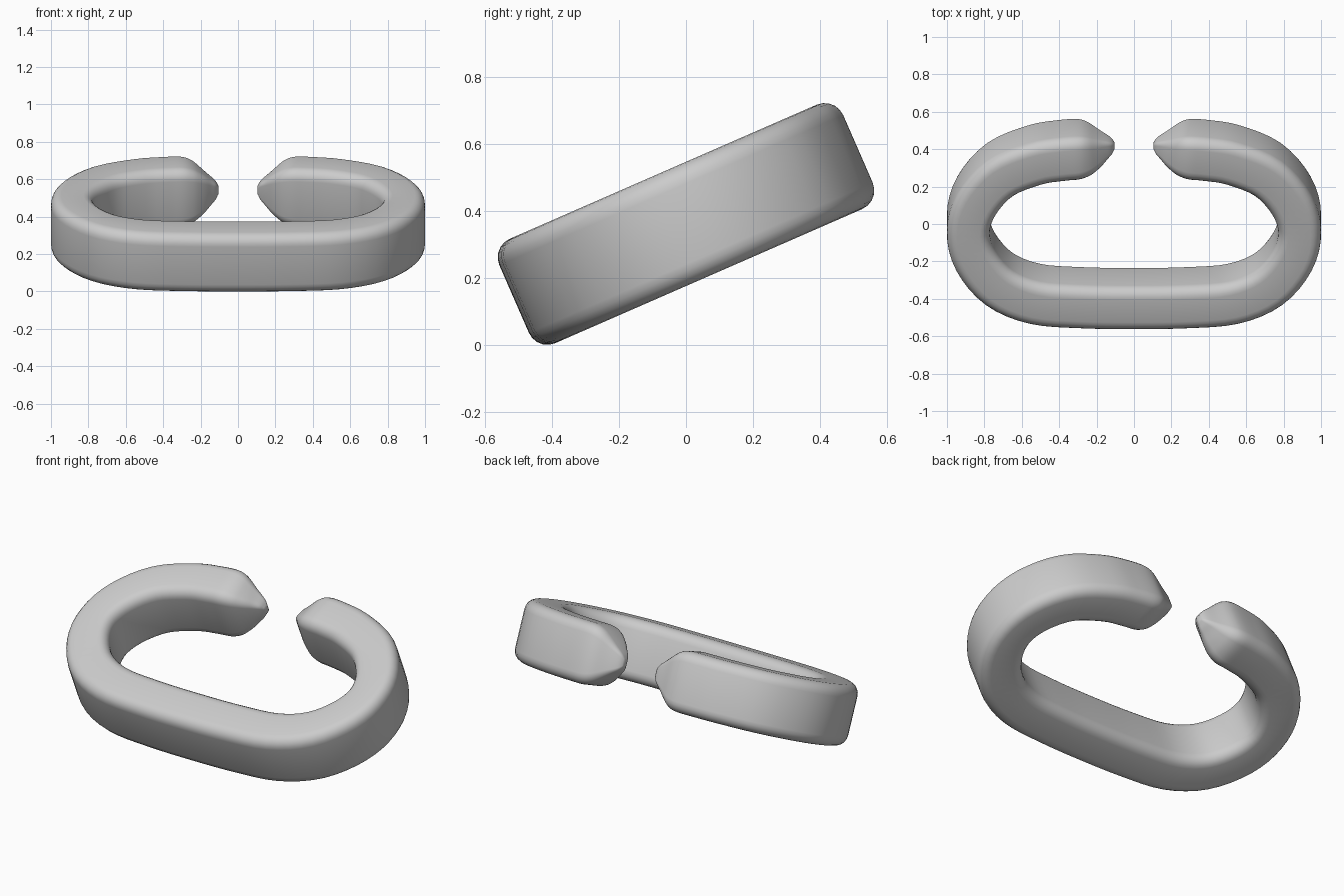
import bpy, bmesh, math
from mathutils import Vector, Matrix

if "Cube" in bpy.data.objects:
    bpy.data.objects.remove(bpy.data.objects["Cube"])

TILT = math.radians(23.6)
WIDTH, HEIGHT, RADIUS = 0.25, 0.34, 0.06

# Half of the centre line in the ring's plane, from front middle to back tip: x, y, scale
half = [(0, -.436, 1), (.28, -.431, 1), (.53, -.408, 1), (.72, -.322, 1),
        (.846, -.165, 1), (.886, 0, 1), (.842, .165, 1), (.715, .318, 1),
        (.53, .402, 1), (.39, .428, 1), (.30, .436, .99), (.245, .440, .89),
        (.20, .445, .70), (.155, .452, .46), (.122, .456, .28), (.105, .457, .12)]
points = [Vector((-x, y, s)) for x, y, s in reversed(half[1:])] + [Vector(p) for p in half]


def smooth_path(pts, steps):
    """Catmull-Rom curve through the points."""
    padded = [2 * pts[0] - pts[1]] + pts + [2 * pts[-1] - pts[-2]]
    out = []
    for a, b, c, d in zip(padded, padded[1:], padded[2:], padded[3:]):
        for i in range(steps):
            t = i / steps
            out.append(0.5 * (2 * b + (c - a) * t + (2 * a - 5 * b + 4 * c - d) * t * t
                              + (3 * b - a - 3 * c + d) * t ** 3))
    return out + [pts[-1]]


def rounded_rectangle(w, h, r, steps=5):
    """Cross-section outline as (across, up) pairs."""
    out = []
    for k, (sx, sy) in enumerate([(1, 1), (-1, 1), (-1, -1), (1, -1)]):
        for i in range(steps + 1):
            a = math.pi / 2 * (k + i / steps)
            out.append((sx * (w / 2 - r) + r * math.cos(a), sy * (h / 2 - r) + r * math.sin(a)))
    return out


# Sweep the section along the open link, slightly slimmer at the two sides
path = smooth_path(points, 4)
section = rounded_rectangle(WIDTH, HEIGHT, RADIUS)
bm = bmesh.new()
rings = []
for i, p in enumerate(path):
    before, after = path[max(i - 1, 0)], path[min(i + 1, len(path) - 1)]
    tangent = Vector((after.x - before.x, after.y - before.y, 0)).normalized()
    side = Vector((tangent.y, -tangent.x, 0))
    scale = min(p.z, 1)
    slim = 0.91 + 0.09 * abs(tangent.x)
    rings.append([bm.verts.new(Vector((p.x, p.y, 0)) + side * u * scale * slim
                               + Vector((0, 0, v * scale))) for u, v in section])
n = len(section)
for a, b in zip(rings, rings[1:]):
    for j in range(n):
        bm.faces.new((a[j], a[(j + 1) % n], b[(j + 1) % n], b[j]))
bm.faces.new(rings[0])
bm.faces.new(rings[-1])
bmesh.ops.recalc_face_normals(bm, faces=bm.faces)

# Tilt the link and rest it on the ground
bmesh.ops.transform(bm, matrix=Matrix.Rotation(TILT, 4, 'X'), verts=bm.verts)
low = min(v.co.z for v in bm.verts)
mid = (min(v.co.y for v in bm.verts) + max(v.co.y for v in bm.verts)) / 2
bmesh.ops.translate(bm, vec=(0, -mid, -low), verts=bm.verts)

mesh = bpy.data.meshes.new("open_link")
bm.to_mesh(mesh)
bm.free()
link = bpy.data.objects.new("open_link", mesh)
bpy.context.collection.objects.link(link)
bpy.context.view_layer.objects.active = link
link.select_set(True)
bpy.ops.object.shade_smooth_by_angle(angle=math.radians(60))
